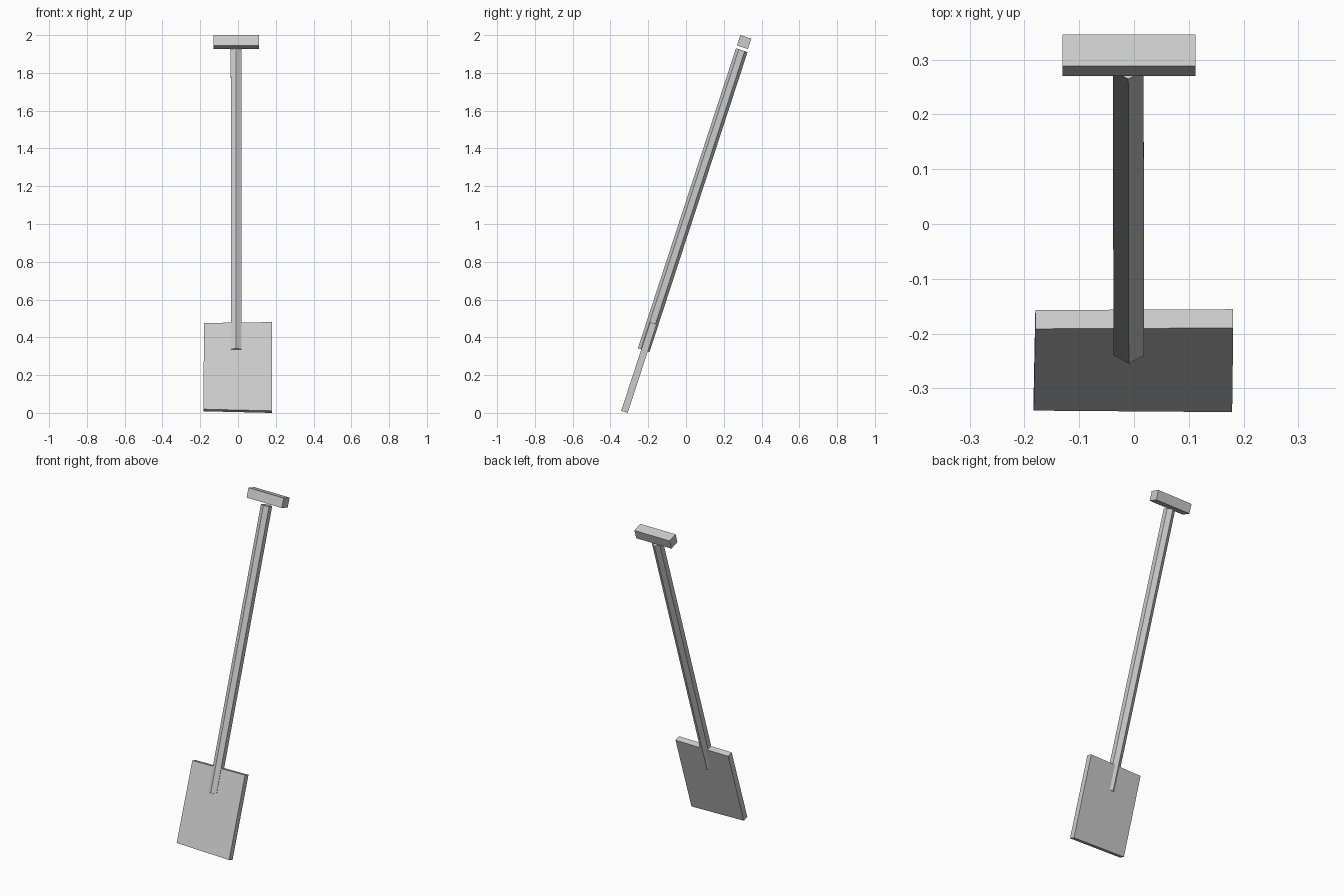
import bpy
import bmesh
import math
from mathutils import Matrix

if "Cube" in bpy.data.objects:
    bpy.data.objects.remove(bpy.data.objects["Cube"])

LEAN = math.radians(-18.1)  # tool leans back toward +y

grey = bpy.data.materials.new("light_grey")
grey.diffuse_color = (0.6, 0.6, 0.6, 1)
grey.use_nodes = True
grey.node_tree.nodes["Principled BSDF"].inputs["Base Color"].default_value = grey.diffuse_color


def make_part(name, bm, location):
    """Turn a bmesh built along local z into a leaning object."""
    bmesh.ops.recalc_face_normals(bm, faces=bm.faces)
    bm.transform(Matrix.Translation(location) @ Matrix.Rotation(LEAN, 4, 'X'))
    mesh = bpy.data.meshes.new(name)
    bm.to_mesh(mesh)
    bm.free()
    mesh.materials.append(grey)
    obj = bpy.data.objects.new(name, mesh)
    bpy.context.collection.objects.link(obj)
    return obj


def extruded(outline, offset):
    """Extrude a closed outline along an offset vector."""
    bm = bmesh.new()
    face = bm.faces.new([bm.verts.new(p) for p in outline])
    new = bmesh.ops.extrude_face_region(bm, geom=[face])["geom"]
    verts = [g for g in new if isinstance(g, bmesh.types.BMVert)]
    bmesh.ops.translate(bm, verts=verts, vec=offset)
    return bm


# Blade: thin, slightly uneven plate
T = 0.036
plate = [(-0.183, 0.009), (0.179, 0.0), (0.181, 0.494), (-0.18, 0.489)]
make_part("blade", extruded([(x, -T / 2, z) for x, z in plate], (0, T, 0)),
          (0, -0.326, 0.0055))

# Shaft: six-sided bar with ridges at front and back
R = 0.0323
hexagon = [(R * math.sin(i * math.pi / 3), R * math.cos(i * math.pi / 3), 0)
           for i in range(6)]
make_part("shaft", extruded(hexagon, (-0.001, 0, 1.671)),
          (-0.0095, -0.224, 0.332))

# Grip: crossbar floating just above the shaft end
bm = bmesh.new()
bmesh.ops.create_cube(bm, size=1)
bmesh.ops.scale(bm, verts=bm.verts, vec=(0.242, 0.061, 0.058))
make_part("grip", bm, (-0.009, 0.308, 1.963))
